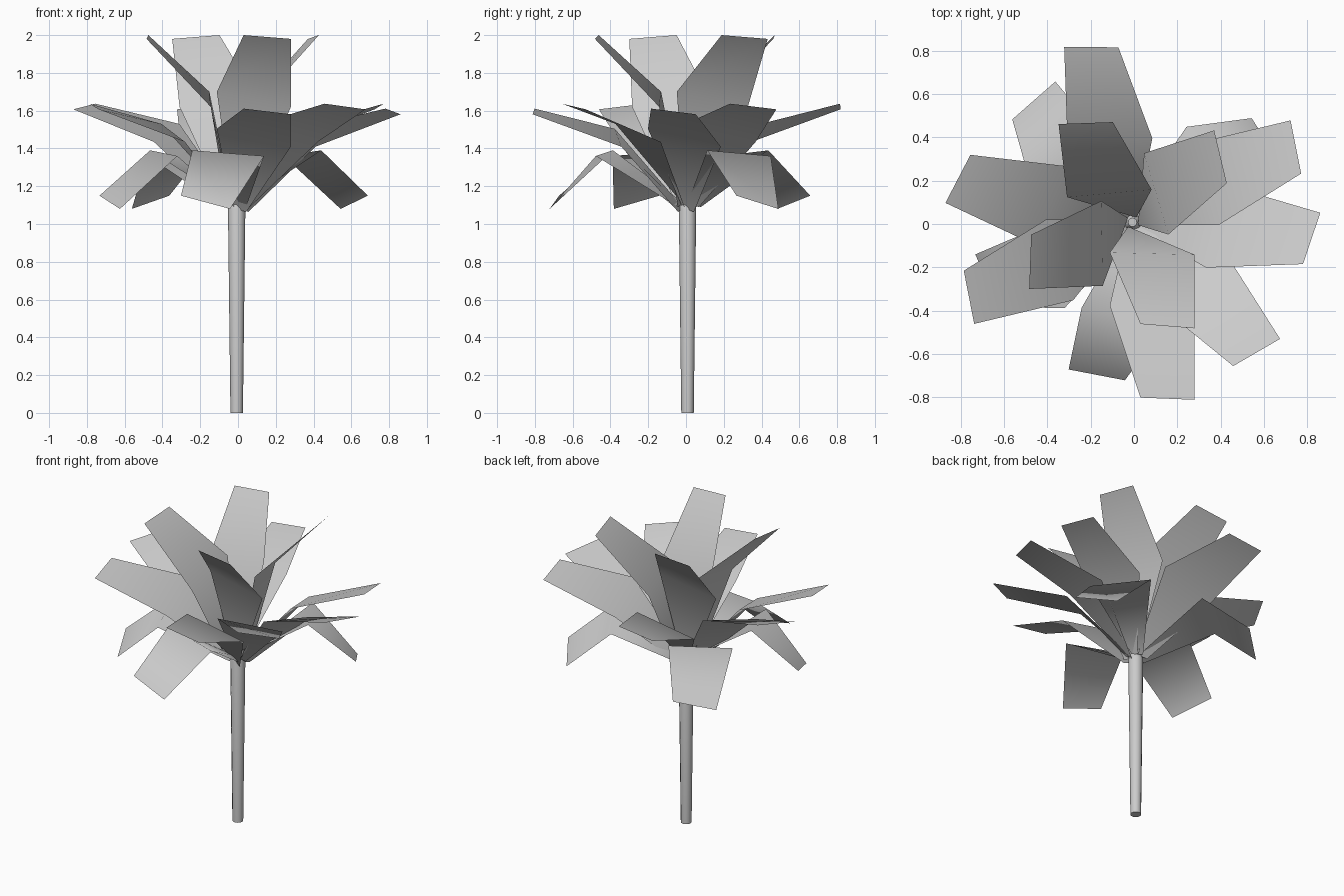
import bpy
import bmesh
from math import radians
from mathutils import Matrix, Vector

if "Cube" in bpy.data.objects:
    bpy.data.objects.remove(bpy.data.objects["Cube"], do_unlink=True)

grey = bpy.data.materials.new("plain_grey")
grey.use_nodes = True
grey.diffuse_color = (0.6, 0.6, 0.6, 1)
grey.node_tree.nodes["Principled BSDF"].inputs["Base Color"].default_value = (0.6, 0.6, 0.6, 1)

AXIS = Vector((-0.007, 0.008, 0))


def finish(name, bm):
    mesh = bpy.data.meshes.new(name)
    bm.to_mesh(mesh)
    bm.free()
    mesh.materials.append(grey)
    obj = bpy.data.objects.new(name, mesh)
    bpy.context.collection.objects.link(obj)
    bpy.ops.object.select_all(action="DESELECT")
    obj.select_set(True)
    bpy.context.view_layer.objects.active = obj
    return obj


def make_leaf(name, pairs, angle, drop):
    """Strip of edge pairs along +x, turned about the trunk axis."""
    bm = bmesh.new()
    rows = [[bm.verts.new(p) for p in pair] for pair in pairs]
    for (a, b), (c, d) in zip(rows, rows[1:]):
        bm.faces.new((a, c, d, b))
    place = Matrix.Translation(AXIS - Vector((0, 0, drop)))
    bm.transform(place @ Matrix.Rotation(radians(angle), 4, "Z"))
    finish(name, bm)
    bpy.ops.object.shade_smooth()


# Leaf shapes: base, widest and tip edges as (outward, sideways, height)
base = ((0.02, -0.02, 1.11), (0.05, 0.05, 1.09))
upper = (base, ((0.14, -0.105, 1.70), (0.15, 0.287, 1.62)),
         ((0.47, 0.037, 2.0), (0.49, 0.287, 1.98)))
middle = (base, ((0.385, -0.105, 1.53), (0.35, 0.287, 1.435)),
          ((0.81, 0.037, 1.637), (0.82, 0.287, 1.607)))
lower = (base, ((0.395, -0.235, 1.39), (0.485, 0.145, 1.36)),
         ((0.68, -0.295, 1.15), (0.73, -0.035, 1.08)))

# Tiers of leaves around the trunk; the front pair of the middle tier sits lower
tiers = {
    "upper_leaf": (upper, 0, (18, 96.6, 182.5, 270)),
    "middle_leaf": (middle, 0, (13.5, 92, 154.8, 193.4, 302.4)),
    "middle_front_leaf": (middle, 0.026, (270, 343.6)),
    "lower_leaf": (lower, 0, (43.9, 142.2, 215, 270)),
}
for name, (shape, drop, angles) in tiers.items():
    for i, angle in enumerate(angles, 1):
        make_leaf(f"{name}_{i}", shape, angle, drop)

# Trunk, widening upwards to a small rounded crown
SIDES = 12
bm = bmesh.new()
rings = []
for radius, z in ((0.033, 0), (0.046, 1.08), (0.038, 1.11), (0.02, 1.14)):
    rings.append([bm.verts.new(Matrix.Rotation(radians(360 * i / SIDES), 3, "Z")
                               @ Vector((radius, 0, z)) + AXIS)
                  for i in range(SIDES)])
for low, high in zip(rings, rings[1:]):
    for i in range(SIDES):
        j = (i + 1) % SIDES
        bm.faces.new((low[i], low[j], high[j], high[i]))
bm.faces.new(rings[0][::-1])
bm.faces.new(rings[-1])
finish("trunk", bm)
bpy.ops.object.shade_smooth_by_angle(angle=radians(50))
